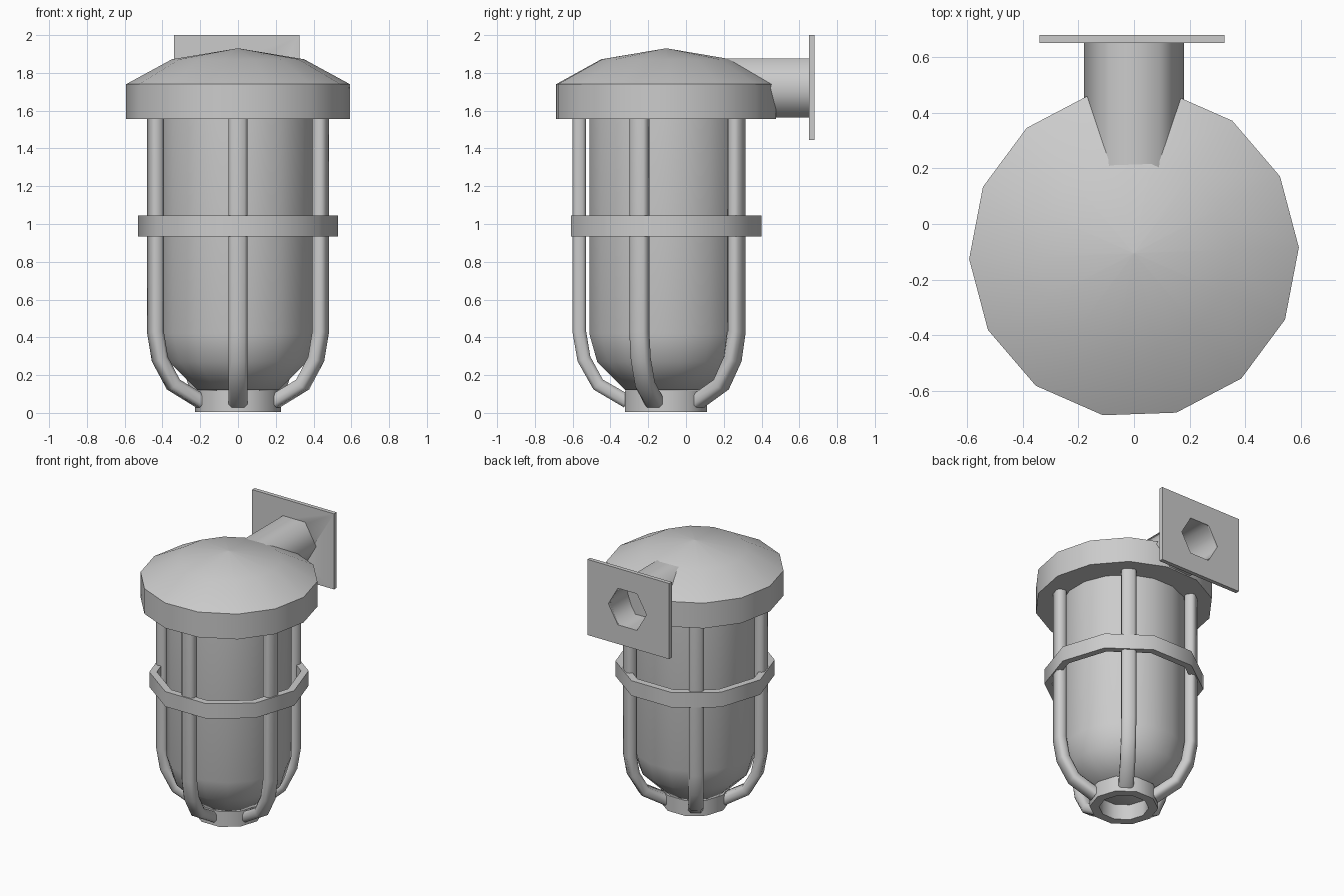
import bpy, bmesh
from math import sin, cos, pi, radians
from mathutils import Vector

if "Cube" in bpy.data.objects:
    bpy.data.objects.remove(bpy.data.objects["Cube"])

CY = -0.105   # y of the lamp axis


def finish(name, bm, angle=40):
    bmesh.ops.recalc_face_normals(bm, faces=bm.faces)
    me = bpy.data.meshes.new(name)
    bm.to_mesh(me)
    bm.free()
    ob = bpy.data.objects.new(name, me)
    bpy.context.collection.objects.link(ob)
    bpy.ops.object.select_all(action='DESELECT')
    ob.select_set(True)
    bpy.context.view_layer.objects.active = ob
    bpy.ops.object.shade_smooth_by_angle(angle=radians(angle))
    return ob


def skin(bm, loops, closed=False):
    """Join a list of equal point loops with quads; cap the ends if not closed."""
    rings = [[bm.verts.new(p) for p in loop] for loop in loops]
    n = len(rings[0])
    pairs = list(zip(rings, rings[1:])) + ([(rings[-1], rings[0])] if closed else [])
    for a, b in pairs:
        for i in range(n):
            j = (i + 1) % n
            bm.faces.new((a[i], a[j], b[j], b[i]))
    if not closed:
        bm.faces.new(rings[0])
        bm.faces.new(rings[-1])


def lathe(name, profile, sides, offset=0.0, closed=False, angle=40):
    bm = bmesh.new()
    a = [offset + 2 * pi * i / sides for i in range(sides)]
    skin(bm, [[(r * cos(t), CY + r * sin(t), z) for t in a] for r, z in profile], closed)
    bmesh.ops.remove_doubles(bm, verts=bm.verts, dist=0.0005)
    return finish(name, bm, angle)


# Domed cap, glass, cage band and bottom ring
lathe("cap", [(0.593, 1.555), (0.593, 1.74), (0.35, 1.872), (0.002, 1.93)], 14, radians(2))
lathe("glass", [(0.415, 1.57), (0.415, 0.42), (0.372, 0.27), (0.22, 0.12)], 16, radians(11.25), angle=50)
lathe("cage_band", [(0.53, 0.935), (0.53, 1.045), (0.48, 1.045), (0.48, 0.935)], 10, closed=True)
lathe("bottom_ring", [(0.228, 0.005), (0.228, 0.118), (0.165, 0.118), (0.165, 0.005)], 10, closed=True)

# Five curved cage bars
path = [(0.46, 1.57), (0.46, 0.43), (0.435, 0.285), (0.36, 0.15), (0.205, 0.06)]
half = [(0.05, 0.018), (0.034, 0.036), (-0.034, 0.036), (-0.05, 0.018)]
section = half + [(-u, -v) for u, v in half]
pts = [Vector(p) for p in path]
for k in range(5):
    t = -pi / 2 + k * 2 * pi / 5
    loops = []
    for i, p in enumerate(pts):
        d = (pts[min(i + 1, len(pts) - 1)] - pts[max(i - 1, 0)]).normalized()
        if i == 1:
            d = Vector((-0.1, -1)).normalized()
        nrm = Vector((-d.y, d.x))            # outward in the (r, z) plane
        loop = []
        for u, v in section:
            q = p + nrm * v
            loop.append((q.x * cos(t) - u * sin(t), CY + q.x * sin(t) + u * cos(t), q.y))
        loops.append(loop)
    bm = bmesh.new()
    skin(bm, loops)
    finish(f"cage_bar_{k + 1}", bm, 60)


# Hollow hexagonal wall arm
def hexagon(r, y):
    return [(r * cos(i * pi / 3), y, 1.72 + r * sin(i * pi / 3)) for i in range(6)]


bm = bmesh.new()
skin(bm, [hexagon(0.18, 0.2), hexagon(0.18, 0.67), hexagon(0.155, 0.67), hexagon(0.155, 0.2)], True)
finish("wall_arm", bm, 65)

# Wall plate with the arm opening cut through it
bm = bmesh.new()
skin(bm, [[(x, y, z) for x, z in ((-0.34, 1.445), (0.325, 1.445), (0.325, 2.0), (-0.34, 2.0))]
          for y in (0.65, 0.68)])
plate = finish("wall_plate", bm)
bm = bmesh.new()
skin(bm, [hexagon(0.155, 0.6), hexagon(0.155, 0.75)])
cutter = finish("plate_cutter", bm)
cutter.hide_render = True
cutter.hide_viewport = True
mod = plate.modifiers.new("opening", 'BOOLEAN')
mod.operation = 'DIFFERENCE'
mod.object = cutter
